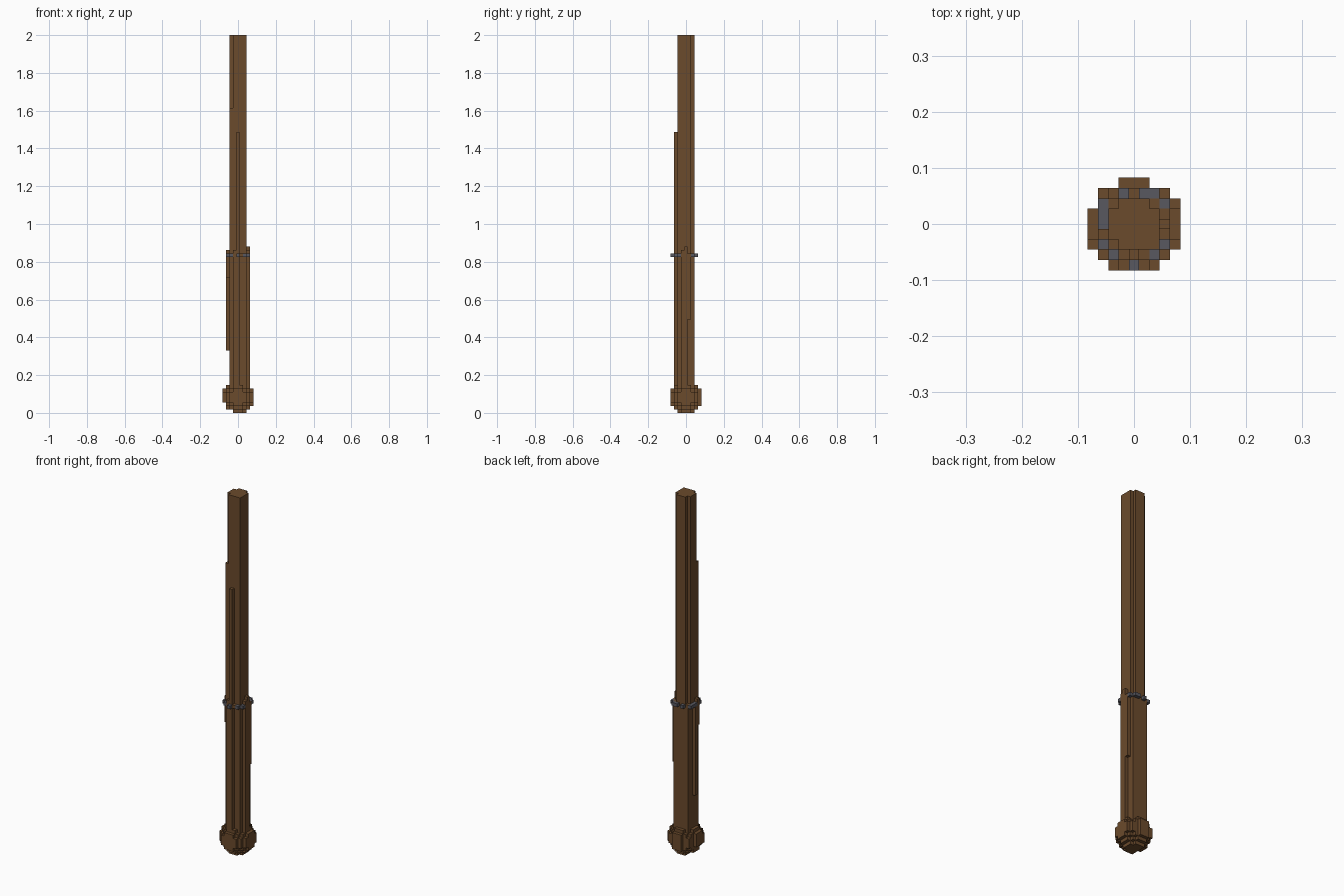
import bpy
import bmesh
from mathutils import Vector

cube = bpy.data.objects.get("Cube")
if cube:
    bpy.data.objects.remove(cube, do_unlink=True)

HEIGHT = 109              # staff height in blocks
S = 2 / HEIGHT            # block size
COLLAR = 45               # level of the metal ring
filled = set()


def material(name, rgb):
    m = bpy.data.materials.new(name)
    m.use_nodes = True
    m.diffuse_color = (*rgb, 1)
    m.node_tree.nodes["Principled BSDF"].inputs["Base Color"].default_value = (*rgb, 1)
    return m


brown = material("brown wood", (0.147, 0.069, 0.025))
grey = material("dark grey metal", (0.098, 0.098, 0.117))


def box(xs, ys, zs):
    """Block cells in inclusive x and y ranges and a half-open z range."""
    return {(i, j, k) for i in range(xs[0], xs[1] + 1)
            for j in range(ys[0], ys[1] + 1) for k in range(*zs)}


def build(name, cells, mat):
    """Make the outer skin of a group of blocks."""
    cells = cells - filled
    filled.update(cells)
    bm = bmesh.new()
    for c in cells:
        centre = Vector((c[0], c[1], c[2] + 0.5))
        for axis in range(3):
            for sign in (-1, 1):
                n = Vector((0, 0, 0))
                n[axis] = sign
                if tuple(int(a + b) for a, b in zip(c, n)) in cells:
                    continue
                u = Vector((0, 0, 0))
                u[(axis + 1) % 3] = 0.5
                v = n.cross(u)
                mid = centre + n / 2
                corners = (mid - u - v, mid + u - v, mid + u + v, mid - u + v)
                bm.faces.new([bm.verts.new(p * S) for p in corners])
    bmesh.ops.remove_doubles(bm, verts=bm.verts[:], dist=S / 100)
    bmesh.ops.dissolve_limit(bm, angle_limit=0.01, verts=bm.verts[:], edges=bm.edges[:])
    mesh = bpy.data.meshes.new(name)
    bm.to_mesh(mesh)
    bm.free()
    mesh.materials.append(mat)
    obj = bpy.data.objects.new(name, mesh)
    bpy.context.collection.objects.link(obj)


# Long upper shaft with notched corners
shaft = box((-2, 2), (-2, 2), (COLLAR, HEIGHT))
shaft -= box((2, 2), (2, 2), (COLLAR + 1, HEIGHT))
shaft -= box((-2, -2), (2, 2), (COLLAR + 1, HEIGHT))
shaft -= box((-2, -2), (-2, -2), (88, HEIGHT))
build("shaft", shaft, brown)

# Thicker lower grip
build("grip", box((-2, 2), (-2, 2), (8, COLLAR)), brown)

# Raised wood strips
build("front_strip", box((0, 0), (-3, -3), (7, 81)), brown)
build("front_grip_strip", box((-1, -1), (-3, -3), (7, COLLAR + 2))
      | box((1, 1), (-3, -3), (COLLAR, COLLAR + 1)), brown)
build("left_strip", box((3, 3), (-1, 0), (7, COLLAR + 2))
      | box((3, 3), (1, 1), (27, COLLAR + 1))
      | box((3, 3), (0, 0), (COLLAR, COLLAR + 3)), brown)
build("right_strip", box((-3, -3), (0, 0), (18, COLLAR))
      | box((-3, -3), (-1, -1), (39, COLLAR + 2)), brown)

# Broken metal ring
ring = ((-1, 3), (1, 3), (2, 3), (3, 2), (-3, 2), (-3, 1), (-3, 0),
        (-3, -2), (-2, -3), (2, -3), (3, -2), (0, -4))
build("collar", {(i, j, COLLAR) for i, j in ring}, grey)

# Round knob at the foot, a little uneven
knob = {(i, j, k) for i, j, k in box((-4, 4), (-4, 4), (0, 9))
        if i * i + j * j + (k - 4) ** 2 <= 21}
knob -= box((-2, -2), (-2, 2), (0, 1))
knob -= box((-2, -2), (4, 4), (0, 9)) | box((2, 2), (4, 4), (0, 9))
knob -= box((-4, -4), (2, 2), (0, 9)) | box((-4, -4), (-2, 2), (0, 3))
build("knob", knob, brown)
